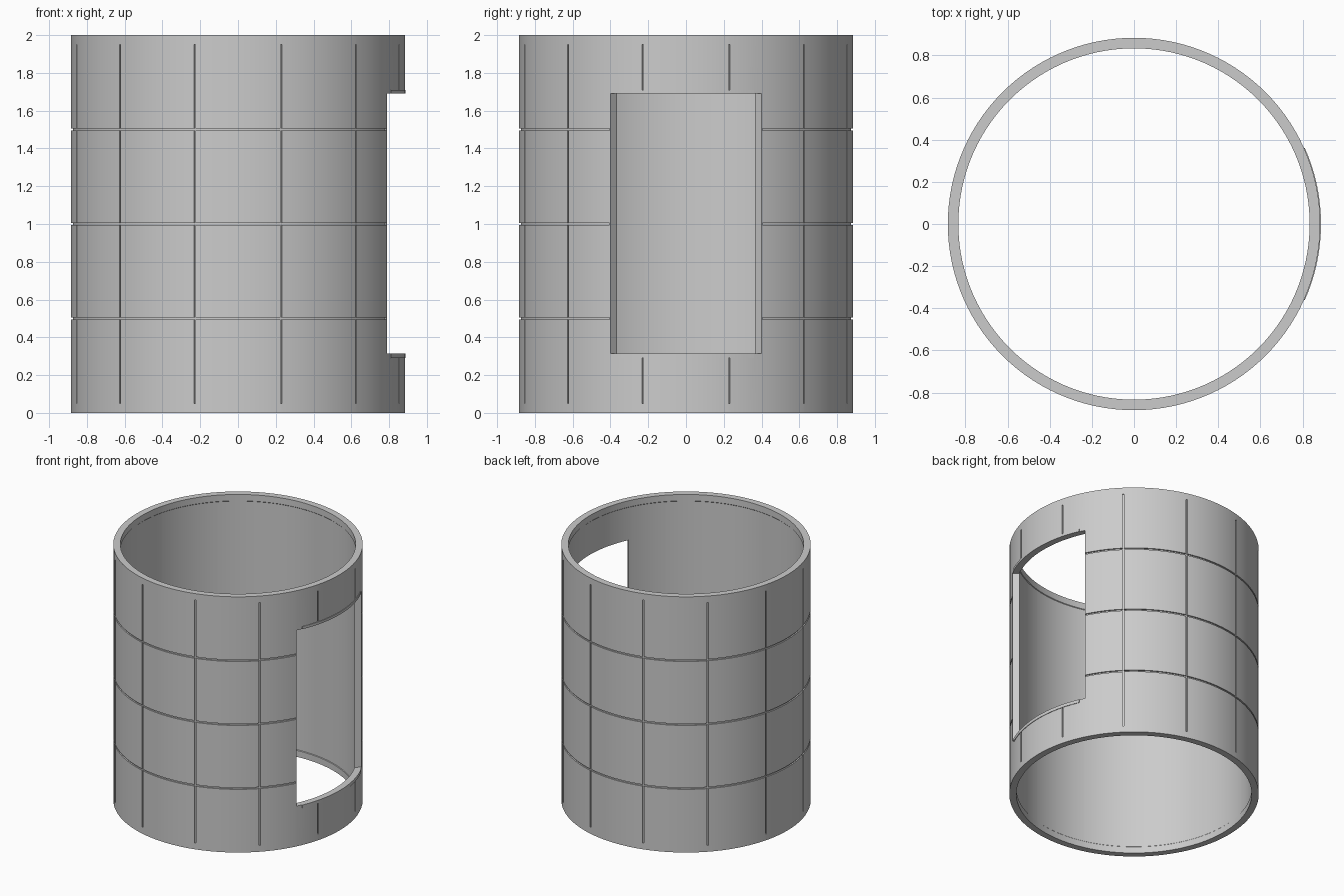
import bpy, bmesh, math

cube = bpy.data.objects.get("Cube")
if cube:
    bpy.data.objects.remove(cube)

OUTER, INNER, RECESS = 0.884, 0.834, 0.838
HEIGHT, LIP = 2.0, 0.05
DOOR = 26.9                      # half angle of the opening, degrees
DOOR_LOW, DOOR_HIGH = 0.315, 1.69
TRIM = 24                        # half angle of the trim strips
TRIM_LOW, TRIM_HIGH = 0.29, 1.71
SEAM_ANGLE, SEAM_Z, DEPTH = 0.33, 0.006, 0.01
seam_angles = [-165 + 30 * k for k in range(12)]
seam_heights = [0.5, 1.0, 1.5]

mat = bpy.data.materials.new("plain_grey")
mat.use_nodes = True
grey = (0.6, 0.6, 0.6, 1)
mat.diffuse_color = grey
mat.node_tree.nodes["Principled BSDF"].inputs["Base Color"].default_value = grey

# Grid lines around and up the wall
angles = set(range(-180, 180, 3)) | {-DOOR, DOOR, -DOOR - 0.3, DOOR + 0.3}
for a in seam_angles:
    angles |= {a - SEAM_ANGLE, a + SEAM_ANGLE}
angles = sorted(angles)
heights = {0, LIP, LIP + 0.004, TRIM_LOW, DOOR_LOW, DOOR_HIGH, TRIM_HIGH,
           HEIGHT - LIP - 0.004, HEIGHT - LIP, HEIGHT}
for z in seam_heights:
    heights |= {z - SEAM_Z, z + SEAM_Z}
heights = sorted(heights)

bm = bmesh.new()


def point(angle, radius, z):
    t = math.radians(angle)
    return bm.verts.new((radius * math.cos(t), radius * math.sin(t), z))


def inner_angle(a):
    # The jambs narrow slightly towards the inside
    return math.copysign(DOOR - 1, a) if abs(a) == DOOR else a


def inner_radius(z):
    return RECESS if LIP < z < HEIGHT - LIP else INNER


outer = [[point(a, OUTER, z) for z in heights] for a in angles]
inner = [[point(inner_angle(a), inner_radius(z), z) for z in heights] for a in angles]
cols, rows = len(angles), len(heights) - 1


def middle(i, j):
    nxt = angles[i + 1] if i + 1 < cols else angles[0] + 360
    return (angles[i] + nxt) / 2, (heights[j] + heights[j + 1]) / 2


def solid(i, j):
    if not 0 <= j < rows:
        return False
    a, z = middle(i % cols, j)
    return not (abs(a) < DOOR and DOOR_LOW < z < DOOR_HIGH)


def is_seam(a, z):
    upright = any(abs(a - s) < SEAM_ANGLE for s in seam_angles) and LIP < z < HEIGHT - LIP
    if abs(a) < TRIM and TRIM_LOW < z < TRIM_HIGH:
        upright = False
    level = any(abs(z - s) < SEAM_Z for s in seam_heights) and abs(a) > DOOR + 0.3
    return upright or level


def is_trim(a, z):
    return abs(a) < TRIM and (TRIM_LOW < z < DOOR_LOW or DOOR_HIGH < z < TRIM_HIGH)


# Wall skins, with rims and jambs wherever a cell has no neighbour
seams, trims = [], []
for i in range(cols):
    n = (i + 1) % cols
    for j in range(rows):
        if not solid(i, j):
            continue
        corners = [(i, j), (n, j), (n, j + 1), (i, j + 1)]
        face = bm.faces.new([outer[c][r] for c, r in corners])
        bm.faces.new([inner[c][r] for c, r in reversed(corners)])
        if is_seam(*middle(i, j)):
            seams.append(face)
        elif is_trim(*middle(i, j)):
            trims.append(face)
        neighbours = [(i, j - 1), (i + 1, j), (i, j + 1), (i - 1, j)]
        for k, cell in enumerate(neighbours):
            if not solid(*cell):
                (c0, r0), (c1, r1) = corners[k], corners[(k + 1) % 4]
                bm.faces.new([outer[c1][r1], outer[c0][r0], inner[c0][r0], inner[c1][r1]])


def push(faces, offset):
    # Move a patch of the outer skin in or out, with side walls
    result = bmesh.ops.extrude_face_region(bm, geom=faces)
    scale = (OUTER + offset) / OUTER
    for v in result["geom"]:
        if isinstance(v, bmesh.types.BMVert):
            v.co.x *= scale
            v.co.y *= scale
    left = [f for f in faces if f.is_valid]
    if left:
        bmesh.ops.delete(bm, geom=left, context='FACES')


push(seams, -DEPTH)              # panel seams
push(trims, 0.004)               # trim strips above and below the opening

loose = [v for v in bm.verts if not v.link_faces]
bmesh.ops.delete(bm, geom=loose, context='VERTS')
bmesh.ops.recalc_face_normals(bm, faces=bm.faces)

mesh = bpy.data.meshes.new("cylinder_wall")
bm.to_mesh(mesh)
bm.free()
mesh.materials.append(mat)
wall = bpy.data.objects.new("cylinder_wall", mesh)
bpy.context.collection.objects.link(wall)
bpy.context.view_layer.objects.active = wall
wall.select_set(True)
bpy.ops.object.shade_smooth_by_angle(angle=math.radians(25))
